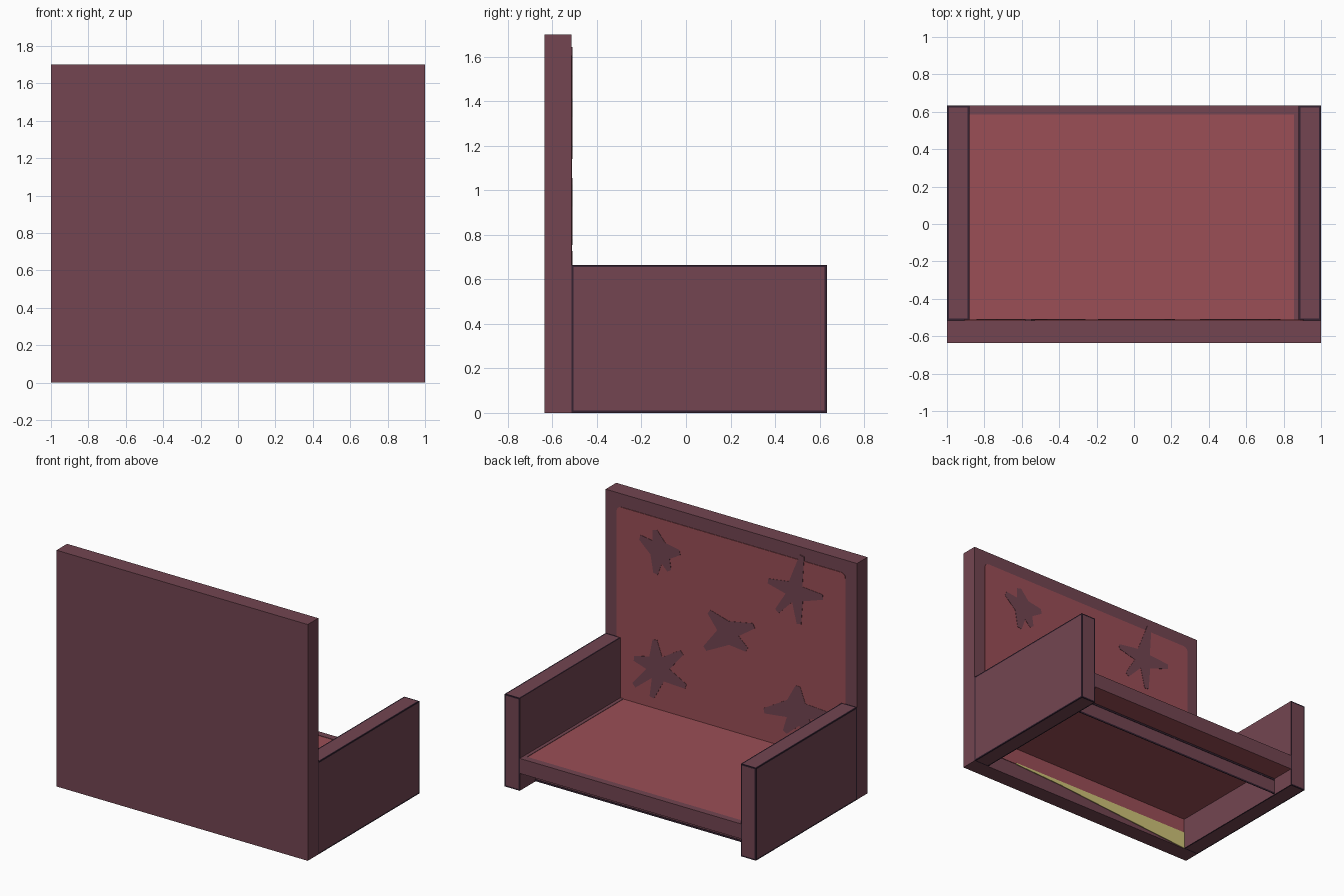
import bpy, bmesh, math
from mathutils import Vector

if "Cube" in bpy.data.objects:
    bpy.data.objects.remove(bpy.data.objects["Cube"])


def material(name, hex_colour):
    rgb = [int(hex_colour[i:i + 2], 16) / 255 for i in (0, 2, 4)]
    lin = [c / 12.92 if c <= 0.04045 else ((c + 0.055) / 1.055) ** 2.4 for c in rgb]
    m = bpy.data.materials.new(name)
    m.diffuse_color = (*lin, 1)
    m.use_nodes = True
    m.node_tree.nodes["Principled BSDF"].inputs["Base Color"].default_value = m.diffuse_color
    return m


PURPLE = material("plum wood", "734551")
DARK = material("dark edging", "352231")
RED = material("red upholstery", "9b4e56")
YELLOW = material("straw yellow", "d0c478")


def finish(name, bm, *mats):
    me = bpy.data.meshes.new(name)
    bm.to_mesh(me)
    bm.free()
    for m in mats:
        me.materials.append(m)
    ob = bpy.data.objects.new(name, me)
    bpy.context.collection.objects.link(ob)
    return ob


def box_bm(lo, hi):
    bm = bmesh.new()
    bmesh.ops.create_cube(bm, size=1)
    for v in bm.verts:
        v.co = Vector([(lo[i] + hi[i]) / 2 + v.co[i] * (hi[i] - lo[i]) for i in range(3)])
    return bm


def box(name, lo, hi, mat):
    return finish(name, box_bm(lo, hi), mat)


def plate(name, outline, mat, depth):
    """Thin decoration on the inner face of the backrest, outline in x, z."""
    bm = bmesh.new()
    f = bm.faces.new([bm.verts.new((x, BACK_Y, z)) for x, z in outline])
    r = bmesh.ops.extrude_face_region(bm, geom=[f])
    for v in r["geom"]:
        if isinstance(v, bmesh.types.BMVert):
            v.co.y += depth
    bmesh.ops.recalc_face_normals(bm, faces=bm.faces)
    return finish(name, bm, mat)


def rounded_rect(x0, x1, z0, z1, r, steps=4):
    pts = []
    corners = ((x1 - r, z1 - r, 0), (x0 + r, z1 - r, 90),
               (x0 + r, z0 + r, 180), (x1 - r, z0 + r, 270))
    for cx, cz, a0 in corners:
        for i in range(steps + 1):
            a = math.radians(a0 + 90 * i / steps)
            pts.append((cx + r * math.cos(a), cz + r * math.sin(a)))
    return pts


def ragged_star(cx, cz, inner, tips):
    """Star outline: blunt tips with a notch halfway between neighbours."""
    polar = sorted((math.atan2(z - cz, x - cx), math.hypot(x - cx, z - cz)) for x, z in tips)
    pts = []
    for i, (a, r) in enumerate(polar):
        nxt = polar[(i + 1) % len(polar)][0]
        if nxt <= a:
            nxt += 2 * math.pi
        for s in (-1, 1):
            b = a + s * 0.018 / r
            pts.append((cx + r * math.cos(b), cz + r * math.sin(b)))
        m = (a + nxt) / 2
        pts.append((cx + inner * math.cos(m), cz + inner * math.sin(m)))
    return pts


BACK_Y = -0.515
FRONT_Y = 0.633
ARM_X = 0.88

# Tall backrest
box("backrest", (-1, -0.635, 0), (1, BACK_Y, 1.7), PURPLE)
plate("backrest_upholstery", rounded_rect(-0.91, 0.91, 0.11, 1.605, 0.035), RED, 0.004)

# Worn star patches on the upholstery
stars = [
    (0.565, 1.37, 0.085, [(.725, 1.43), (.605, 1.515), (.405, 1.405), (.49, 1.25), (.6, 1.2)]),
    (-0.51, 1.365, 0.08, [(-.295, 1.388), (-.566, 1.64), (-.733, 1.388), (-.542, 1.143), (-.367, 1.19)]),
    (0.023, 0.93, 0.085, [(.175, 1.042), (-.184, 1.035), (-.128, .847), (.207, .767)]),
    (0.581, 0.525, 0.095, [(.605, .725), (.39, .69), (.358, .453), (.629, .303), (.772, .352), (.772, .546)]),
    (-0.526, 0.51, 0.1, [(-.534, .696), (-.263, .445), (-.84, .55), (-.43, .337), (-.7, .35)]),
]
for i, s in enumerate(stars):
    plate(f"star_patch_{i + 1}", ragged_star(*s), PURPLE, 0.006)

# Yellow wedge on the backrest below the seat
plate("yellow_lining", [(.63, .118), (-.88, .125), (-.88, 0), (-.5, .03), (-.19, .055),
                        (.23, .09), (.63, .108)], YELLOW, 0.006)

# Arms: box sides with dark edging inset on every visible outer face
for side, label in ((1, "right"), (-1, "left")):
    xs = sorted((side * ARM_X, side * 1.0))
    bm = box_bm((xs[0], BACK_Y, 0), (xs[1], FRONT_Y, 0.665))
    bm.normal_update()
    faces = [f for f in bm.faces if f.normal.x * side > -0.5 and f.normal.y > -0.5]
    ring = bmesh.ops.inset_individual(bm, faces=faces, thickness=0.014)["faces"]
    for f in ring:
        f.material_index = 1
    finish(f"{label}_arm", bm, PURPLE, DARK)

# Seat: folded sheet, open underneath (top, front lip, ledge, kickboard)
profile = [(BACK_Y, .23), (FRONT_Y, .23), (FRONT_Y, .125), (.455, .125), (.455, .004)]
bm = bmesh.new()
rows = [[bm.verts.new((x, y, z)) for x in (-ARM_X, ARM_X)] for y, z in profile]
for a, b in zip(rows, rows[1:]):
    f = bm.faces.new((a[0], a[1], b[1], b[0]))
    f.normal_update()
    f.material_index = 1 if abs(f.normal.y) > 0.5 else 0
    want = Vector((0, 1, 0)) if f.material_index else Vector((0, 0, 1 if a[0].co.z > .2 else -1))
    if f.normal.dot(want) < 0:
        f.normal_flip()
finish("seat", bm, RED, PURPLE)

# Plum margins on the seat top
box("seat_front_margin", (-ARM_X, 0.585, 0.229), (ARM_X, FRONT_Y, 0.233), PURPLE)
box("seat_side_margin", (0.855, BACK_Y, 0.229), (ARM_X, 0.585, 0.233), PURPLE)

# Dark edging strips on the kickboard
for label, z0 in (("lower", 0.003), ("upper", 0.111)):
    box(f"kickboard_{label}_edging", (-ARM_X, 0.454, z0), (ARM_X, 0.458, z0 + 0.013), DARK)
